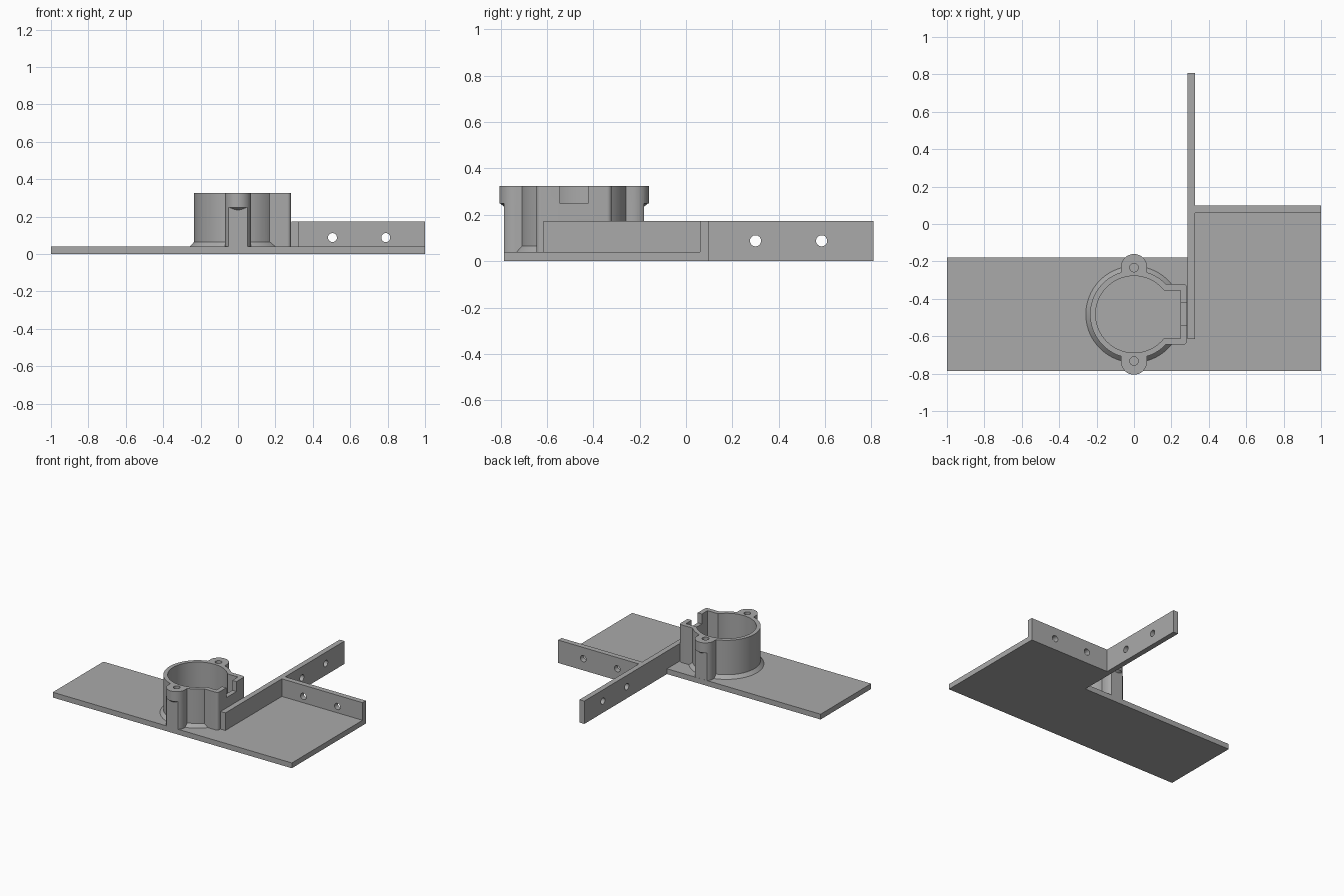
import bpy, bmesh, math
from mathutils import Matrix, Vector

if "Cube" in bpy.data.objects:
    bpy.data.objects.remove(bpy.data.objects["Cube"])

grey = bpy.data.materials.new("plain_grey")
grey.use_nodes = True
colour = (0.4, 0.4, 0.4, 1)
grey.diffuse_color = colour
grey.node_tree.nodes["Principled BSDF"].inputs["Base Color"].default_value = colour

THICK, WALL_TOP, TOP = 0.04, 0.173, 0.325
CY = -0.483                      # centre of the round housing
EAR, EAR_R, CLIP = 0.2525, 0.07, 0.302


def finish(bm, name):
    bmesh.ops.recalc_face_normals(bm, faces=bm.faces)
    mesh = bpy.data.meshes.new(name)
    bm.to_mesh(mesh)
    bm.free()
    ob = bpy.data.objects.new(name, mesh)
    bpy.context.collection.objects.link(ob)
    mesh.materials.append(grey)
    return ob


def prism(name, pts, low, high, axis="z"):
    """Extrude an outline along z (points are x, y) or x (points are y, z)."""
    bm = bmesh.new()
    place = (lambda a, b: (a, b, low)) if axis == "z" else (lambda a, b: (low, a, b))
    face = bm.faces.new([bm.verts.new(place(a, b)) for a, b in pts])
    ext = bmesh.ops.extrude_face_region(bm, geom=[face])
    move = Vector((0, 0, high - low)) if axis == "z" else Vector((high - low, 0, 0))
    bmesh.ops.translate(bm, vec=move, verts=[v for v in ext["geom"] if isinstance(v, bmesh.types.BMVert)])
    return finish(bm, name)


def box(name, x0, x1, y0, y1, z0, z1):
    return prism(name, [(x0, y0), (x1, y0), (x1, y1), (x0, y1)], z0, z1)


def cone(name, x, y, z0, z1, r0, r1, segments=96):
    bm = bmesh.new()
    bmesh.ops.create_cone(bm, cap_ends=True, segments=segments, radius1=r0, radius2=r1,
                          depth=z1 - z0, matrix=Matrix.Translation((x, y, (z0 + z1) / 2)))
    return finish(bm, name)


def pin(centre, radius, axis):
    """Horizontal cutter for a screw hole."""
    bm = bmesh.new()
    turn = Matrix.Rotation(math.pi / 2, 4, axis)
    bmesh.ops.create_cone(bm, cap_ends=True, segments=32, radius1=radius, radius2=radius,
                          depth=0.2, matrix=Matrix.Translation(centre) @ turn)
    return finish(bm, "hole_cutter")


def combine(ob, other, operation):
    mod = ob.modifiers.new("combine", "BOOLEAN")
    mod.operation, mod.object, mod.solver = operation, other, "EXACT"
    bpy.context.view_layer.objects.active = ob
    bpy.ops.object.modifier_apply(modifier=mod.name)
    bpy.data.objects.remove(other)


def arc(cx, cy, r, start, end, steps):
    angles = [math.radians(start + (end - start) * i / steps) for i in range(steps + 1)]
    return [(cx + r * math.cos(a), cy + r * math.sin(a)) for a in angles]


def smooth(ob):
    bpy.ops.object.select_all(action="DESELECT")
    ob.select_set(True)
    bpy.context.view_layer.objects.active = ob
    bpy.ops.object.shade_smooth_by_angle(angle=math.radians(30))


# L-shaped base plate
prism("base_plate", [(-1, -0.785), (1, -0.785), (1, 0.06), (0.325, 0.06),
                     (0.325, -0.18), (-1, -0.18)], 0, THICK)

# Long mounting wall, standing on the plate and running out behind it
long_wall = prism("long_wall", [(-0.615, THICK), (-0.18, THICK), (-0.18, 0), (0.808, 0),
                                (0.808, WALL_TOP), (-0.615, WALL_TOP)], 0.285, 0.325, "x")
for y in (0.3, 0.585):
    combine(long_wall, pin((0.305, y, 0.088), 0.024, "Y"), "DIFFERENCE")

# Rear mounting wall
rear_wall = box("rear_wall", 0.325, 1, 0.06, 0.1, 0, WALL_TOP)
for x in (0.505, 0.79):
    combine(rear_wall, pin((x, 0.08, 0.088), 0.024, "X"), "DIFFERENCE")

# Round housing with chamfered foot
housing = cone("round_housing", 0, CY, THICK, TOP, 0.235, 0.235)
combine(housing, cone("foot", 0, CY, THICK, 0.067, 0.2575, 0.233), "UNION")

# Square side pocket with rounded outer corners
half, right, rad = 0.1625, 0.283, 0.02
outline = ([(0.05, CY - half)] + arc(right - rad, CY - half + rad, rad, -90, 0, 6)
           + arc(right - rad, CY + half - rad, rad, 0, 90, 6) + [(0.05, CY + half)])
combine(housing, prism("pocket", outline, THICK, TOP), "UNION")

# Screw ears: rounded head, tapered underside, flat-fronted column
for side in (-1, 1):
    def place(pts):
        return [(x, CY + side * d) for x, d in pts]
    cut = math.degrees(math.asin((CLIP - EAR) / EAR_R))
    inner = [(-EAR_R, 0.215), (EAR_R, 0.215)]
    head = inner + arc(0, EAR, EAR_R, 0, 180, 24)
    column = inner + arc(0, EAR, EAR_R, 0, cut, 8) + arc(0, EAR, EAR_R, 180 - cut, 180, 8)
    combine(housing, prism("ear_column", place(column), THICK, 0.26), "UNION")
    combine(housing, prism("ear_head", place(head), 0.25, TOP), "UNION")
    combine(housing, cone("ear_taper", 0, CY + side * EAR, 0.233, 0.251, 0.046, 0.0695, 48), "UNION")

# Hollow out the bore, pocket, cable notch and screw holes
combine(housing, cone("bore", 0, CY, 0.02, 0.4, 0.205, 0.205), "DIFFERENCE")
combine(housing, box("pocket_cut", 0.05, 0.248, CY - 0.128, CY + 0.128, 0.02, 0.4), "DIFFERENCE")
combine(housing, box("notch_cut", 0.2, 0.35, CY - 0.061, CY + 0.061, 0.25, 0.4), "DIFFERENCE")
for side in (-1, 1):
    combine(housing, cone("screw_cut", 0, CY + side * 0.25, 0.12, 0.4, 0.023, 0.023, 32), "DIFFERENCE")

for ob in (housing, long_wall, rear_wall):
    smooth(ob)
